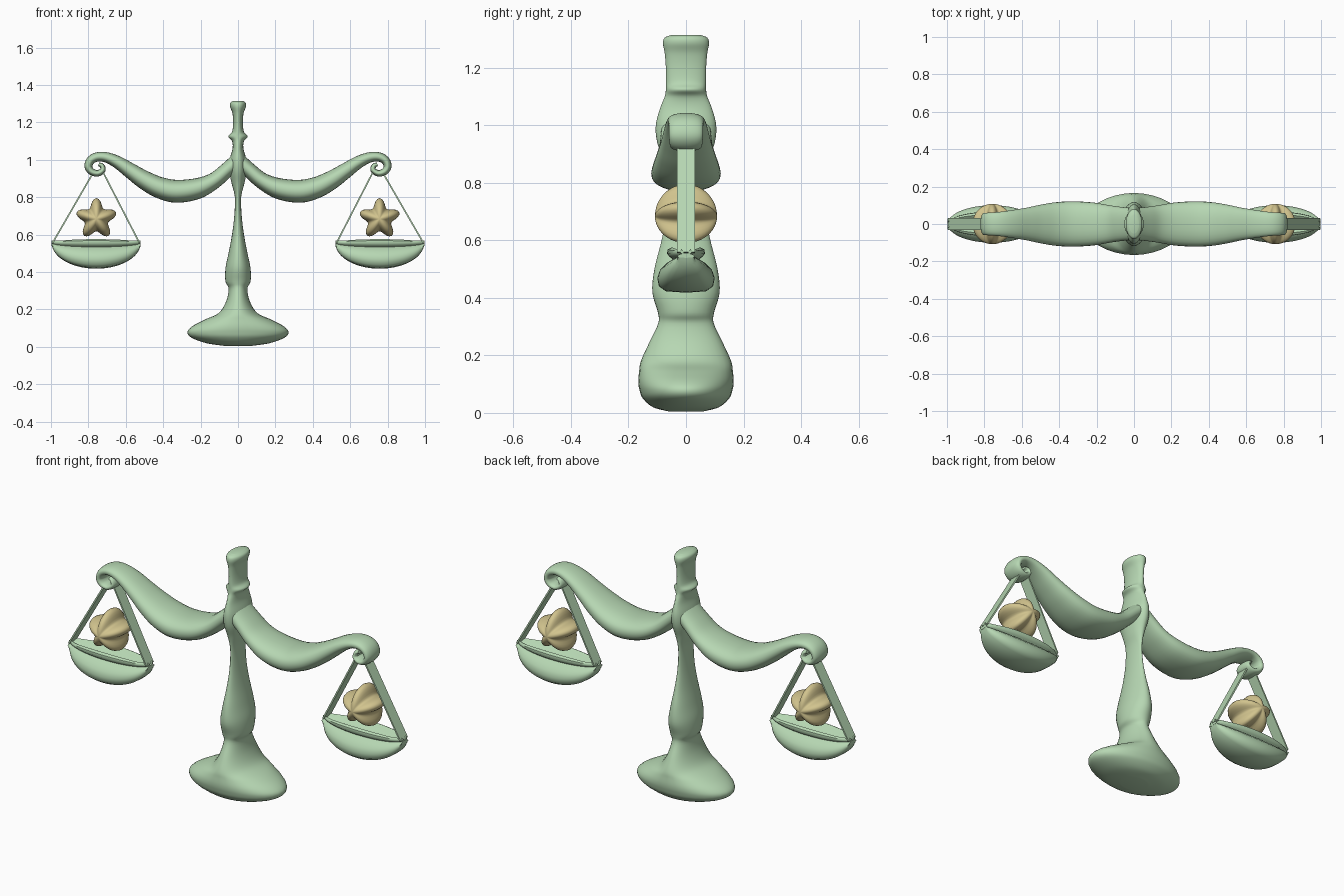
import bpy, bmesh, math
from mathutils import Vector

cube = bpy.data.objects.get("Cube")
if cube:
    bpy.data.objects.remove(cube)


def material(name, rgb):
    m = bpy.data.materials.new(name)
    m.use_nodes = True
    m.diffuse_color = (*rgb, 1)
    m.node_tree.nodes["Principled BSDF"].inputs["Base Color"].default_value = (*rgb, 1)
    return m


GREEN = material("pale_green", (0.47, 0.68, 0.45))
GOLD = material("soft_gold", (0.64, 0.55, 0.27))


def finish(name, bm, mat, angle=50):
    bmesh.ops.recalc_face_normals(bm, faces=bm.faces)
    me = bpy.data.meshes.new(name)
    bm.to_mesh(me)
    bm.free()
    me.materials.append(mat)
    ob = bpy.data.objects.new(name, me)
    bpy.context.collection.objects.link(ob)
    bpy.ops.object.select_all(action='DESELECT')
    ob.select_set(True)
    bpy.context.view_layer.objects.active = ob
    bpy.ops.object.shade_smooth_by_angle(angle=math.radians(angle))
    return ob


def smooth_rows(rows, steps=5):
    """Catmull-Rom interpolation through rows of numbers."""
    out = []
    pts = [Vector(r) for r in rows]
    for i in range(len(pts) - 1):
        a, b, c, d = (pts[max(i - 1, 0)], pts[i], pts[i + 1], pts[min(i + 2, len(pts) - 1)])
        for k in range(steps):
            t = k / steps
            out.append(0.5 * (2 * b + (c - a) * t + (2 * a - 5 * b + 4 * c - d) * t ** 2
                              + (3 * b - a - 3 * c + d) * t ** 3))
    return out + [pts[-1]]


def loft(name, rings, mat, angle=50):
    bm = bmesh.new()
    loops = [[bm.verts.new(p) for p in ring] for ring in rings]
    n = len(loops[0])
    for a, b in zip(loops, loops[1:]):
        for i in range(n):
            j = (i + 1) % n
            bm.faces.new((a[i], a[j], b[j], b[i]))
    bm.faces.new(loops[0])
    bm.faces.new(loops[-1])
    return finish(name, bm, mat, angle)


def oval(a, b, n=32, power=2.0):
    """Rounded cross-section; higher power is boxier."""
    e = 2 / power
    pts = []
    for i in range(n):
        c, s = math.cos(math.tau * i / n), math.sin(math.tau * i / n)
        pts.append((math.copysign(abs(c) ** e, c) * a, math.copysign(abs(s) ** e, s) * b))
    return pts


# Pedestal and column: height, half width, half depth
column_rows = [
    (0.005, 0.07, 0.06), (0.02, 0.17, 0.115), (0.05, 0.25, 0.15), (0.08, 0.27, 0.162),
    (0.11, 0.245, 0.166), (0.145, 0.18, 0.163), (0.18, 0.105, 0.157), (0.24, 0.065, 0.13),
    (0.31, 0.05, 0.097), (0.35, 0.067, 0.098), (0.42, 0.067, 0.117), (0.5, 0.051, 0.11),
    (0.6, 0.032, 0.085), (0.7, 0.02, 0.066), (0.8, 0.017, 0.062), (0.87, 0.033, 0.075),
    (0.94, 0.047, 0.1), (1.0, 0.045, 0.105), (1.06, 0.029, 0.09), (1.1, 0.032, 0.074),
    (1.125, 0.052, 0.07), (1.15, 0.032, 0.07), (1.2, 0.026, 0.07), (1.25, 0.03, 0.074),
    (1.285, 0.043, 0.08), (1.305, 0.041, 0.074), (1.315, 0.026, 0.05)]
loft("column", [[(x, y, z) for x, y in oval(a, b)] for z, a, b in smooth_rows(column_rows)], GREEN)

# Arm path: x, z, half thickness, half depth
arm_rows = [
    (0.0, 1.0, 0.04, 0.085), (0.06, 0.945, 0.04, 0.09), (0.13, 0.887, 0.044, 0.1),
    (0.22, 0.846, 0.056, 0.115), (0.33, 0.832, 0.061, 0.121), (0.42, 0.852, 0.057, 0.116),
    (0.5, 0.892, 0.05, 0.103), (0.57, 0.938, 0.042, 0.088), (0.64, 0.985, 0.034, 0.076),
    (0.7, 1.012, 0.028, 0.067), (0.75, 1.016, 0.025, 0.062), (0.787, 0.998, 0.023, 0.06),
    (0.8, 0.965, 0.021, 0.059), (0.783, 0.937, 0.019, 0.057), (0.75, 0.928, 0.017, 0.054),
    (0.723, 0.945, 0.015, 0.05), (0.727, 0.968, 0.013, 0.045), (0.745, 0.976, 0.01, 0.04)]
# Half cross-section of the pan: depth, height
pan_half = [(0.0, 0.538), (0.022, 0.548), (0.036, 0.568), (0.05, 0.576), (0.064, 0.568),
            (0.066, 0.553), (0.056, 0.542), (0.046, 0.534), (0.066, 0.522), (0.09, 0.498),
            (0.1, 0.47), (0.094, 0.44), (0.07, 0.423), (0.0, 0.418)]
pan_loop = pan_half + [(-y, z) for y, z in pan_half[-2:0:-1]]
PAN_X, PAN_R = 0.758, 0.238


def make_arm(side, label):
    rows = smooth_rows(arm_rows)
    rings = []
    for i, (x, z, t, d) in enumerate(rows):
        p, q = rows[max(i - 1, 0)], rows[min(i + 1, len(rows) - 1)]
        tx, tz = Vector((q[0] - p[0], q[1] - p[1])).normalized()
        rings.append([(side * (x - tz * u), y, z + tx * u) for y, u in oval(d, t, 28, 2.3)])
    loft(label + "_arm", rings, GREEN)


def make_pan(side, label):
    rings = []
    for i in range(33):
        u = -math.cos(math.pi * i / 32)
        s = max(0.12, math.sqrt(1 - u * u))
        rings.append([(side * PAN_X + u * PAN_R, y * max(s, 0.3),
                       0.556 + (z - 0.556) * (max(s, 0.7) if z > 0.556 else s))
                      for y, z in pan_loop])
    loft(label + "_pan", rings, GREEN)


def make_strap(name, side, top, bottom):
    """Flat hanging strap between two points in the front plane."""
    a, b = Vector(top), Vector(bottom)
    d = (b - a).normalized()
    nx, nz = -d.y * 0.004, d.x * 0.004
    rings = []
    for p in (a, b):
        rings.append([(side * (p.x + k * nx), y, p.y + k * nz)
                      for k, y in ((1, 0.031), (1, -0.031), (-1, -0.031), (-1, 0.031))])
    loft(name, rings, GREEN, 30)


def make_star(side, label):
    """Puffy five-pointed star, round when seen edge-on."""
    bm = bmesh.new()
    bmesh.ops.create_uvsphere(bm, u_segments=60, v_segments=24, radius=1)
    for v in bm.verts:
        x, y, z = v.co.x, v.co.z, v.co.y
        wave = (1 + math.cos(5 * math.atan2(x, z))) / 2
        r = 0.066 + 0.045 * wave ** 1.15
        v.co = (side * 0.757 + x * r, y * 0.108, 0.684 + z * r)
    finish(label + "_star", bm, GOLD, 80)


for side, label in ((1, "left"), (-1, "right")):
    make_arm(side, label)
    make_pan(side, label)
    make_strap(label + "_inner_strap", side, (0.722, 0.935), (0.528, 0.558))
    make_strap(label + "_outer_strap", side, (0.775, 0.93), (0.99, 0.558))
    make_star(side, label)
